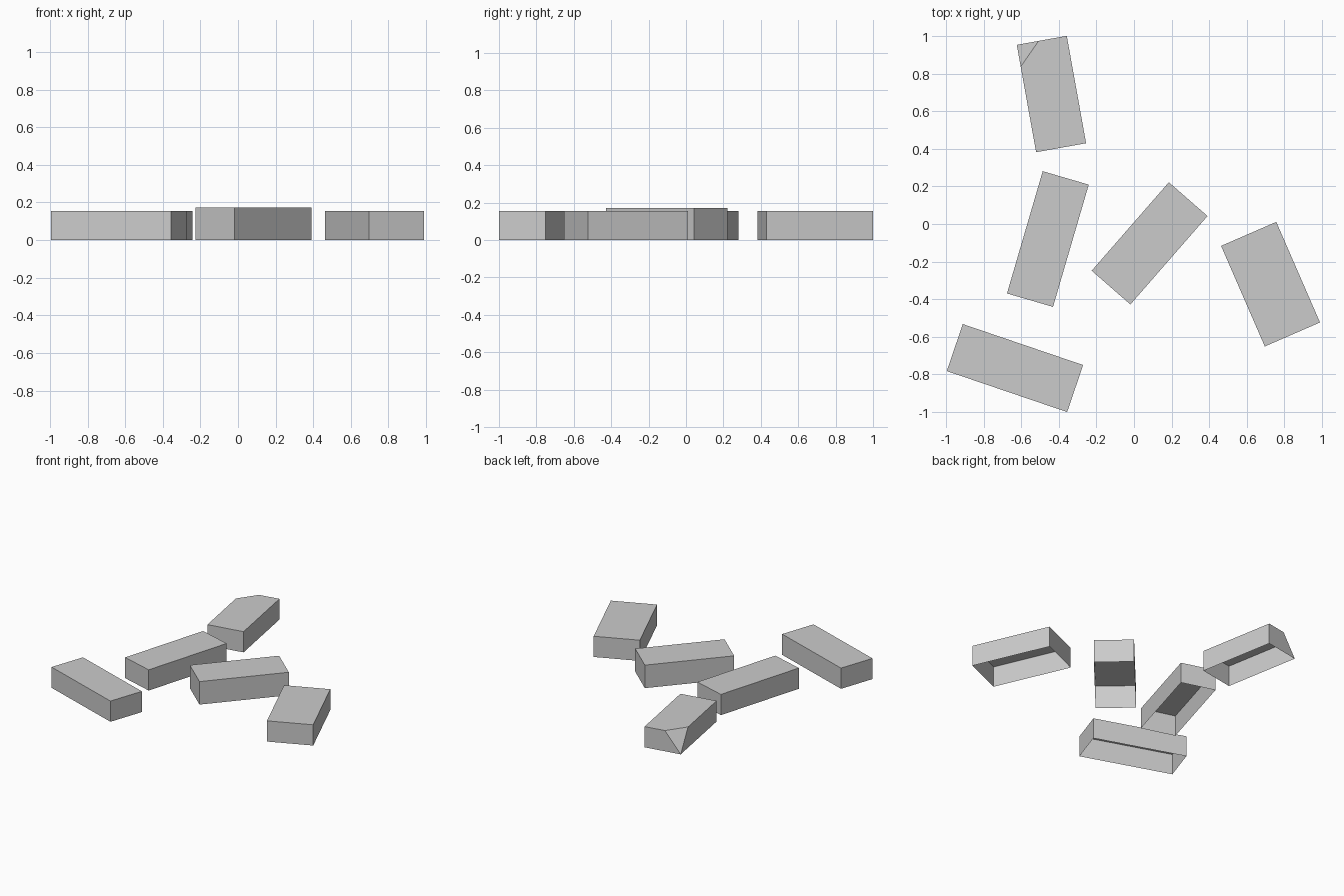
import bpy, bmesh
from math import radians
from mathutils import Vector

cube = bpy.data.objects.get("Cube")
if cube:
    bpy.data.objects.remove(cube, do_unlink=True)

# Single plain grey stone material
stone = bpy.data.materials.new("stone_grey")
stone.use_nodes = True
GREY = (0.6, 0.6, 0.6, 1)
stone.diffuse_color = GREY
stone.node_tree.nodes["Principled BSDF"].inputs["Base Color"].default_value = GREY


def brick(name, centre, length, width, height, angle, chip=0):
    """Flat-sided brick shell, open underneath, with an optional chipped corner."""
    bm = bmesh.new()
    bmesh.ops.create_cube(bm, size=1)
    bmesh.ops.translate(bm, verts=bm.verts, vec=(0, 0, 0.5))
    bmesh.ops.scale(bm, verts=bm.verts, vec=(length, width, height))

    # Slanted break running from the top edges down to the base corner
    if chip:
        a = Vector((length / 2 - chip, width / 2, height))
        b = Vector((length / 2, width / 2 - chip, height))
        c = Vector((length / 2, width / 2, 0))
        normal = (b - a).cross(c - a).normalized()
        if normal.z < 0:
            normal.negate()
        geom = bm.verts[:] + bm.edges[:] + bm.faces[:]
        bmesh.ops.bisect_plane(bm, geom=geom, dist=1e-5, plane_co=c,
                               plane_no=normal, clear_outer=True)
        rim = [e for e in bm.edges if e.is_boundary]
        bmesh.ops.holes_fill(bm, edges=rim, sides=0)

    # Hollow underside
    bmesh.ops.recalc_face_normals(bm, faces=bm.faces)
    base = [f for f in bm.faces if all(v.co.z < 1e-4 for v in f.verts)]
    bmesh.ops.delete(bm, geom=base, context='FACES')

    mesh = bpy.data.meshes.new(name)
    bm.to_mesh(mesh)
    bm.free()
    mesh.materials.append(stone)
    obj = bpy.data.objects.new(name, mesh)
    obj.location = (*centre, 0)
    obj.rotation_euler.z = radians(angle)
    bpy.context.collection.objects.link(obj)


# Scattered bricks
brick("chipped_back_brick", (-0.439, 0.691), 0.58, 0.27, 0.155, 100.2, chip=0.118)
brick("right_brick", (-0.458, -0.08), 0.677, 0.255, 0.155, 73.7)
brick("centre_brick", (0.083, -0.103), 0.624, 0.273, 0.172, 48.9)
brick("left_brick", (0.726, -0.32), 0.583, 0.32, 0.155, 113.5)
brick("front_brick", (-0.633, -0.766), 0.676, 0.264, 0.155, -18.8)
